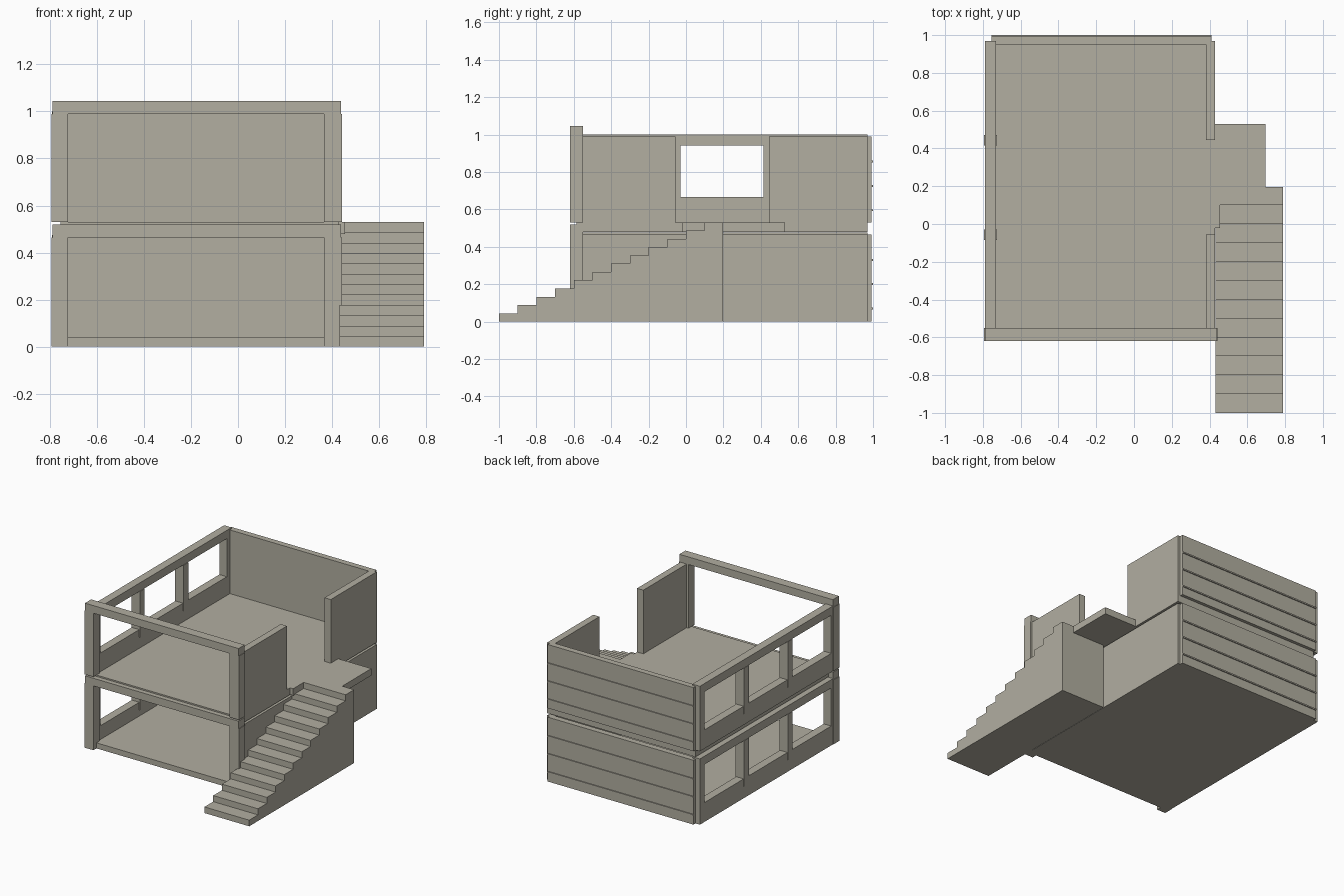
import bpy

if "Cube" in bpy.data.objects:
    bpy.data.objects.remove(bpy.data.objects["Cube"])

mat = bpy.data.materials.new("warm_concrete")
mat.diffuse_color = (0.445, 0.425, 0.355, 1)
mat.use_nodes = True
mat.node_tree.nodes["Principled BSDF"].inputs["Base Color"].default_value = mat.diffuse_color


def make(name, verts, faces):
    me = bpy.data.meshes.new(name)
    me.from_pydata(verts, [], faces)
    me.materials.append(mat)
    ob = bpy.data.objects.new(name, me)
    bpy.context.collection.objects.link(ob)
    return ob


def prism(name, pts, lo, hi, axis):
    """Extrude a counter-clockwise outline along x (outline y,z) or z (outline x,y)."""
    n = len(pts)
    put = (lambda p, t: (t, p[0], p[1])) if axis == "x" else (lambda p, t: (p[0], p[1], t))
    verts = [put(p, lo) for p in pts] + [put(p, hi) for p in pts]
    faces = [list(range(n))[::-1], list(range(n, 2 * n))]
    faces += [(i, (i + 1) % n, n + (i + 1) % n, n + i) for i in range(n)]
    return make(name, verts, faces)


def box(name, x0, x1, y0, y1, z0, z1):
    return prism(name, [(x0, y0), (x1, y0), (x1, y1), (x0, y1)], z0, z1, "z")


# Floor slabs, the upper one with a landing beside the stairs
box("ground_floor", -0.755, 0.41, -0.585, 0.97, 0, 0.04)
prism("upper_floor", [(-0.755, -0.585), (0.43, -0.585), (0.43, -0.02), (0.455, -0.02),
                      (0.455, 0.1), (0.695, 0.1), (0.695, 0.53), (0.43, 0.53),
                      (0.43, 0.97), (-0.755, 0.97)], 0.48, 0.53, "z")

for level, base, bottom in (("lower", 0.005, 0.0), ("upper", 0.53, 0.53)):
    # Front frame
    box(level + "_front_post_left", -0.793, -0.722, -0.62, -0.55, bottom, base + 0.46)
    box(level + "_front_post_right", 0.365, 0.441, -0.62, -0.55, bottom, base + 0.46)
    box(level + "_front_beam", -0.789, 0.438, -0.62, -0.55, base + 0.46, base + 0.515)

    # Left wall with three windows
    sill, head, top = base + 0.135, base + 0.41, base + 0.47
    box(level + "_window_wall_base", -0.79, -0.73, -0.55, 0.97, bottom, sill)
    box(level + "_window_wall_head", -0.79, -0.73, -0.55, 0.97, head, top)
    box(level + "_window_jamb_front", -0.79, -0.73, -0.55, -0.53, sill, head)
    box(level + "_window_jamb_back", -0.79, -0.73, 0.915, 0.97, sill, head)
    for i, y in enumerate((-0.085, 0.415)):
        box(f"{level}_mullion_{i + 1}", -0.793, -0.725, y, y + 0.055, base + 0.08, head)

    # Back wall with thin projecting strips
    box(level + "_back_wall", -0.755, 0.41, 0.95, 0.993, bottom, base + 0.46)
    for i in range(3):
        z = base + 0.06 + 0.13 * i
        box(f"{level}_back_strip_{i + 1}", -0.755, 0.41, 0.993, 1.0, z, z + 0.01)

# Right walls: solid below, doorway gap above
box("lower_right_wall", 0.38, 0.43, -0.55, 0.97, 0, 0.465)
box("upper_right_wall_front", 0.38, 0.43, -0.55, -0.055, 0.53, 0.99)
box("upper_right_wall_back", 0.38, 0.43, 0.445, 0.97, 0.53, 0.99)

# Solid staircase
steps, rise = 12, 0.53 / 12
profile = [(-1.0, 0.0), (0.197, 0.0), (0.197, 0.53)]
for i in range(steps - 1, -1, -1):
    y = -1.0 + 0.1 * i
    profile.append((y, rise * (i + 1)))
    if i:
        profile.append((y, rise * i))
prism("staircase", profile, 0.432, 0.79, "x")
